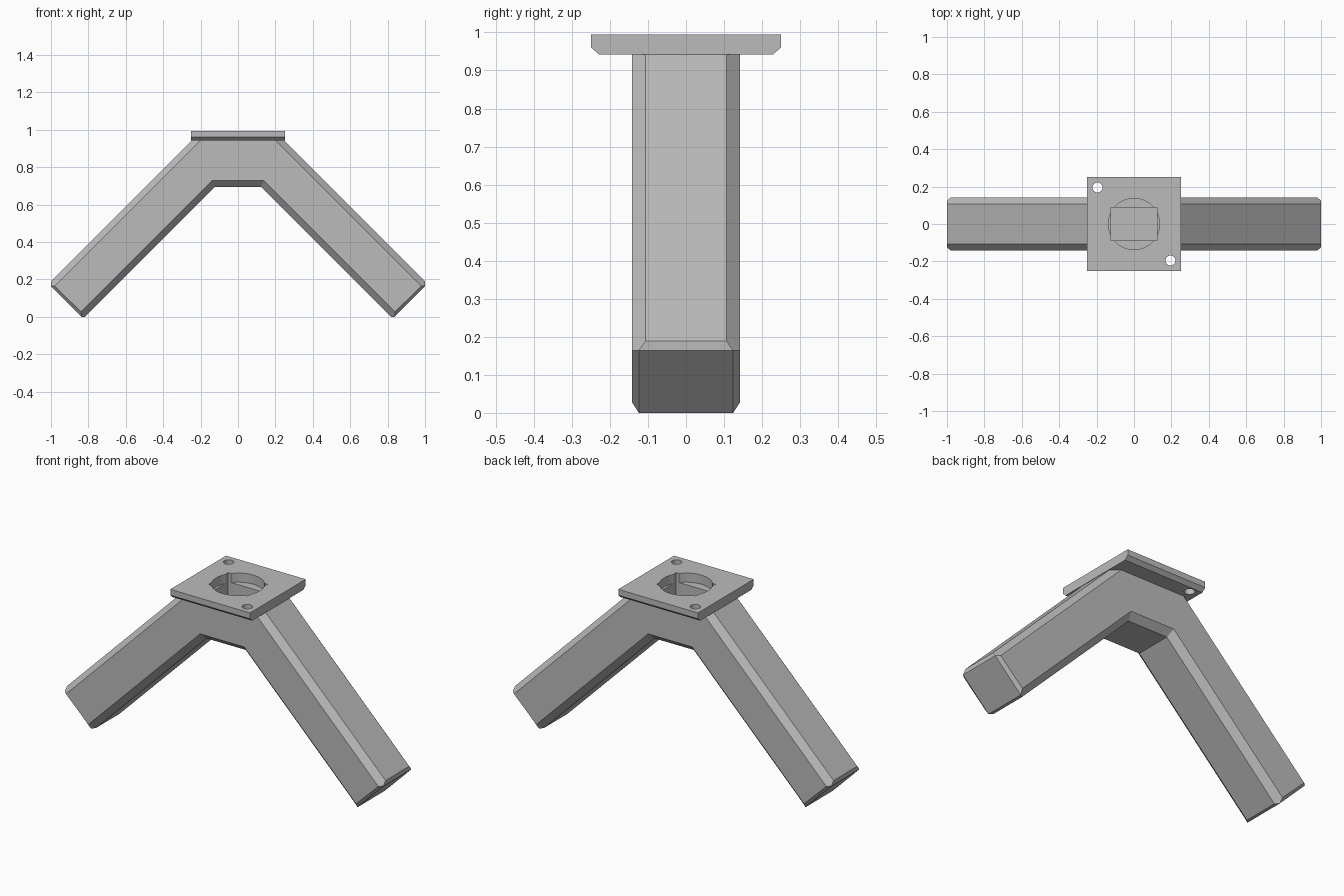
import bpy, bmesh

cube = bpy.data.objects.get("Cube")
if cube:
    bpy.data.objects.remove(cube, do_unlink=True)

grey = bpy.data.materials.new("light_grey")
grey.use_nodes = True
grey.diffuse_color = (0.5, 0.5, 0.5, 1)
grey.node_tree.nodes["Principled BSDF"].inputs["Base Color"].default_value = (0.5, 0.5, 0.5, 1)


def skin(name, loops):
    """Bridge equal-length point loops in order and cap both ends."""
    bm = bmesh.new()
    rings = [[bm.verts.new(p) for p in loop] for loop in loops]
    n = len(rings[0])
    for a, b in zip(rings, rings[1:]):
        for i in range(n):
            j = (i + 1) % n
            bm.faces.new((a[i], a[j], b[j], b[i]))
    bm.faces.new(rings[0])
    bm.faces.new(rings[-1])
    bmesh.ops.remove_doubles(bm, verts=bm.verts, dist=0.0005)
    bmesh.ops.recalc_face_normals(bm, faces=bm.faces)
    mesh = bpy.data.meshes.new(name)
    bm.to_mesh(mesh)
    bm.free()
    mesh.materials.append(grey)
    obj = bpy.data.objects.new(name, mesh)
    bpy.context.collection.objects.link(obj)
    return obj


def cut(target, cutter):
    """Subtract the cutter from the target, then discard it."""
    cutter.hide_render = True
    mod = target.modifiers.new("cut", "BOOLEAN")
    mod.operation = "DIFFERENCE"
    mod.solver = "EXACT"
    mod.object = cutter
    bpy.context.view_layer.objects.active = target
    bpy.ops.object.modifier_apply(modifier=mod.name)
    bpy.data.objects.remove(cutter, do_unlink=True)


def drill(target, x, y, radius, sides):
    bpy.ops.mesh.primitive_cylinder_add(vertices=sides, radius=radius, depth=0.3, location=(x, y, 0.97))
    cut(target, bpy.context.object)


def slot(target, bottom):
    bpy.ops.mesh.primitive_cube_add(size=1, location=(0, 0, (bottom + 1.1) / 2))
    box = bpy.context.object
    box.scale = (0.246, 0.176, 1.1 - bottom)
    bpy.context.view_layer.update()
    cut(target, box)


# Angled body: chamfered outline (x, z, half depth) and its flat side face (x, z)
TOP = 0.942
WIDE, TIP, SIDE = 0.106, 0.124, 0.142
outline = [(0.247, TOP, WIDE), (1, 0.189, WIDE), (1, 0.164, TIP),
           (0.836, 0, TIP), (0.818, 0, WIDE), (0.123, 0.695, WIDE)]
face = [(0.202, TOP), (0.98, 0.164), (0.98, 0.164),
        (0.84, 0.028), (0.84, 0.028), (0.138, 0.73)]


def mirrored(points):
    return points + [(-p[0], *p[1:]) for p in reversed(points)]


outline, face = mirrored(outline), mirrored(face)
body = skin("angled_legs", [
    [(x, -SIDE, z) for x, z in face],
    [(x, -y, z) for x, z, y in outline],
    [(x, y, z) for x, z, y in outline],
    [(x, SIDE, z) for x, z in face]])
slot(body, 0.82)

# Mounting plate with chamfered lower front and back edges
profile = [(-0.229, TOP), (0.229, TOP), (0.25, 0.961), (0.25, 0.994), (-0.25, 0.994), (-0.25, 0.961)]
plate = skin("mounting_plate", [[(x, y, z) for y, z in profile] for x in (-0.25, 0.25)])
drill(plate, 0, 0, 0.137, 48)
slot(plate, 0.9)
for side in (-1, 1):
    drill(plate, side * 0.195, -side * 0.195, 0.027, 24)
